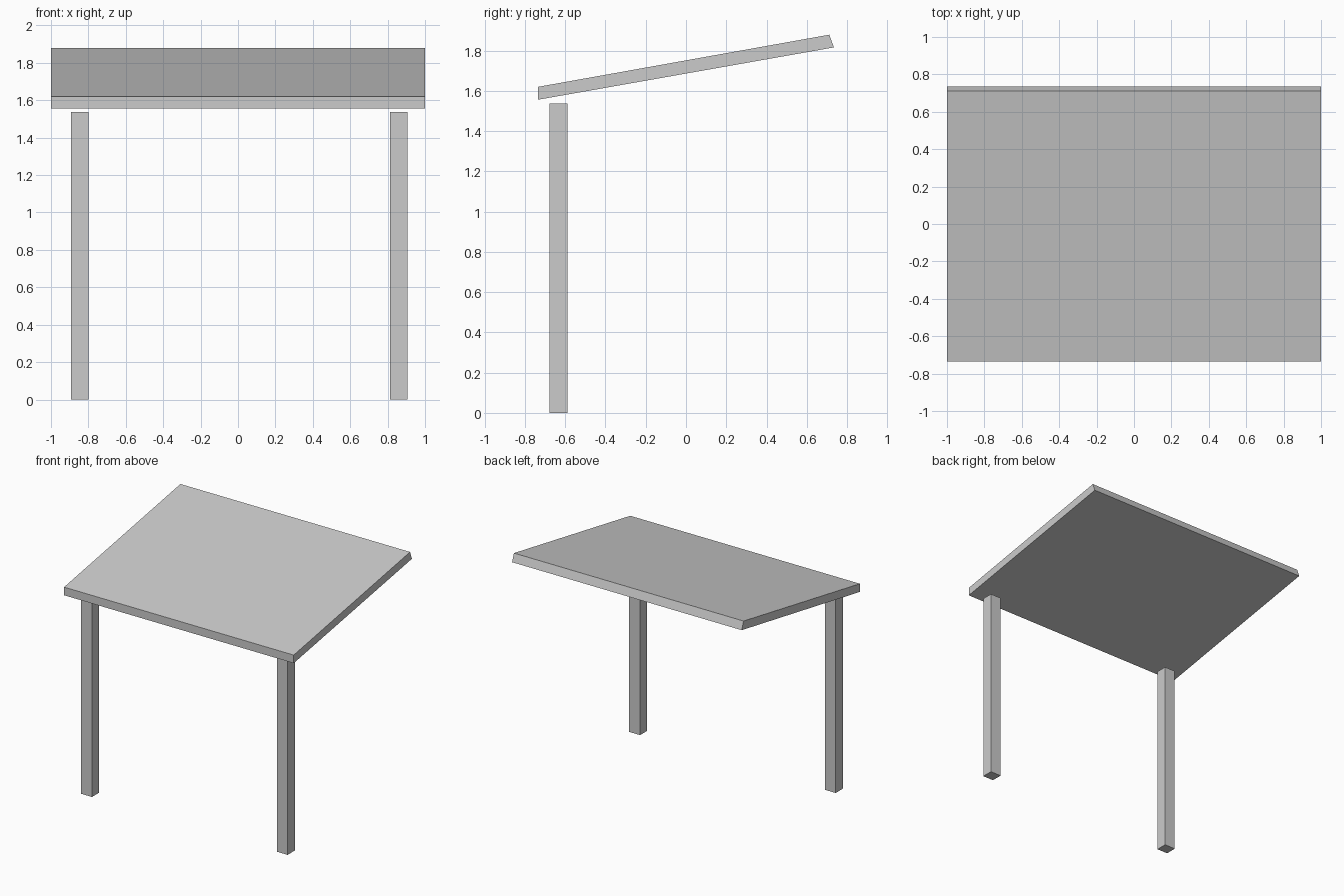
import bpy
import bmesh

# Remove the default cube
cube = bpy.data.objects.get("Cube")
if cube:
    bpy.data.objects.remove(cube, do_unlink=True)

# Single light grey material
GREY = (0.6, 0.6, 0.6, 1.0)
grey = bpy.data.materials.new("light_grey")
grey.use_nodes = True
grey.diffuse_color = GREY
grey.node_tree.nodes["Principled BSDF"].inputs["Base Color"].default_value = GREY


def extrude_profile(name, profile, x_min, x_max):
    """Extrude a closed (y, z) profile along x into a flat-shaded solid."""
    bm = bmesh.new()
    face = bm.faces.new([bm.verts.new((x_min, y, z)) for y, z in profile])
    result = bmesh.ops.extrude_face_region(bm, geom=[face])
    verts = [v for v in result["geom"] if isinstance(v, bmesh.types.BMVert)]
    bmesh.ops.translate(bm, verts=verts, vec=(x_max - x_min, 0, 0))
    bmesh.ops.recalc_face_normals(bm, faces=bm.faces)
    mesh = bpy.data.meshes.new(name)
    bm.to_mesh(mesh)
    bm.free()
    mesh.materials.append(grey)
    obj = bpy.data.objects.new(name, mesh)
    bpy.context.collection.objects.link(obj)
    return obj


# Sloping roof slab: plumb front edge, square-cut back edge
roof_profile = [(-0.735, 1.556), (0.735, 1.816), (0.712, 1.879), (-0.735, 1.62)]
extrude_profile("roof", roof_profile, -1.0, 1.0)

# Two square posts under the low front edge
post_profile = [(-0.677, 0), (-0.588, 0), (-0.588, 1.537), (-0.677, 1.537)]
for name, x in (("right_post", -0.845), ("left_post", 0.859)):
    extrude_profile(name, post_profile, x - 0.047, x + 0.047)
